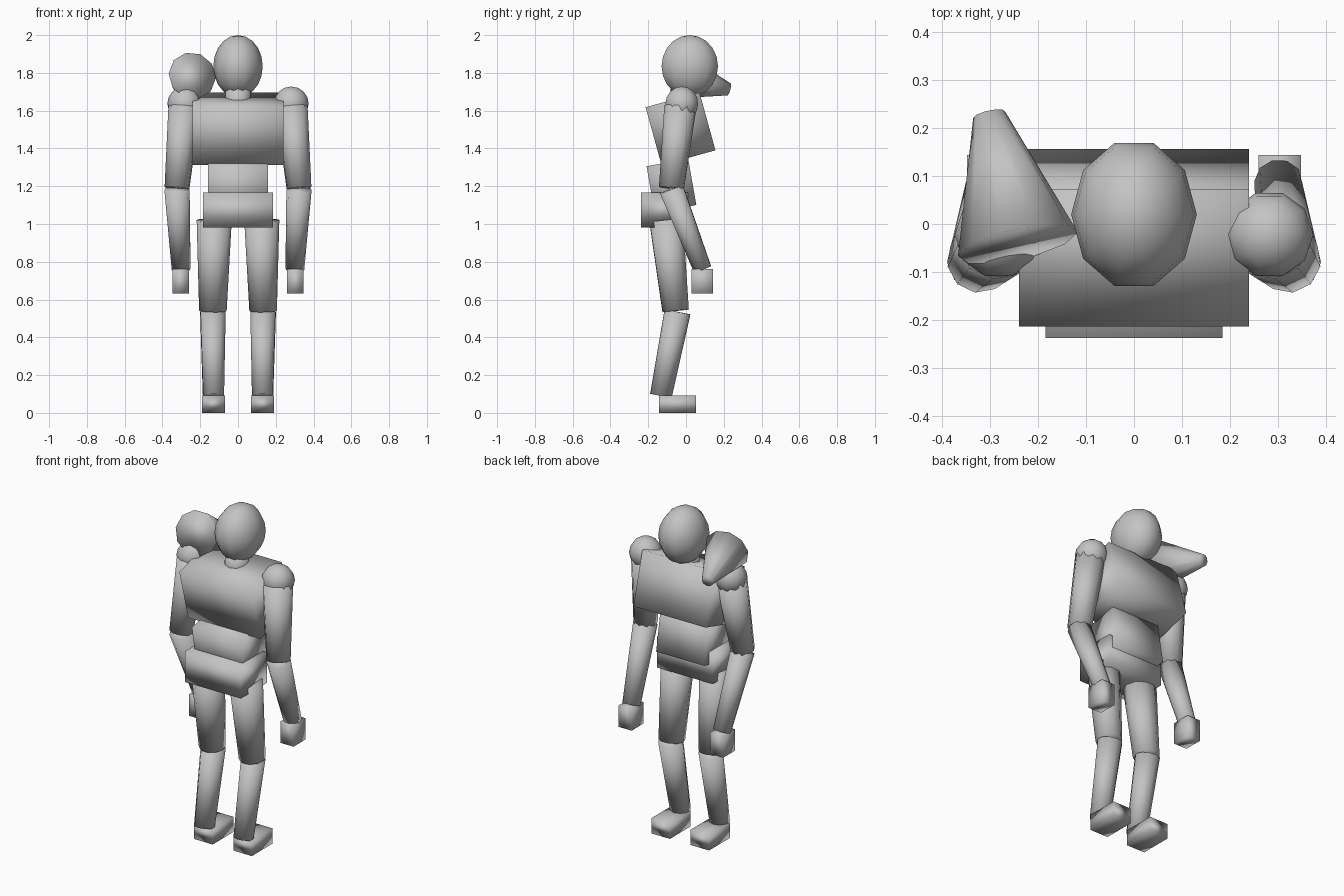
import bpy
from math import radians, pi
from mathutils import Vector

if "Cube" in bpy.data.objects:
    bpy.data.objects.remove(bpy.data.objects["Cube"], do_unlink=True)

GREY = (0.55, 0.55, 0.55, 1)
grey = bpy.data.materials.new("plain grey")
grey.use_nodes = True
grey.diffuse_color = GREY
grey.node_tree.nodes["Principled BSDF"].inputs["Base Color"].default_value = GREY

SIDES = 10


def finish(name):
    """Name the new part, colour it and shade it smooth."""
    ob = bpy.context.object
    ob.name = name
    ob.data.materials.append(grey)
    bpy.ops.object.shade_smooth()
    return ob


def box(name, center, size, tilt=0):
    bpy.ops.mesh.primitive_cube_add(size=1, location=center, rotation=(radians(tilt), 0, 0))
    bpy.context.object.scale = size
    return finish(name)


def ball(name, center, radii, rings=8):
    bpy.ops.mesh.primitive_uv_sphere_add(segments=SIDES, ring_count=rings, radius=1, location=center)
    ob = bpy.context.object
    ob.scale = radii
    # Turn the mesh so that a vertex column lies on the y axis
    for v in ob.data.vertices:
        v.co.rotate(Vector((1, 0, 0)).rotation_difference(Vector((0, 1, 0))))
    return finish(name)


def limb(name, start, end, r_start, r_end):
    """Tapered cylinder running between two joints."""
    a, b = Vector(start), Vector(end)
    bpy.ops.mesh.primitive_cone_add(vertices=SIDES, radius1=r_start, radius2=r_end,
                                    depth=(b - a).length, location=(a + b) / 2)
    ob = bpy.context.object
    ob.rotation_mode = 'QUATERNION'
    ob.rotation_quaternion = Vector((0, 0, 1)).rotation_difference(b - a)
    return finish(name)


# Head and neck
ball("head", (0, 0.02, 1.835), (0.131, 0.157, 0.165), 10)
limb("neck", (0, -0.01, 1.58), (0, -0.01, 1.72), 0.07, 0.07)

# Trunk, leaning
box("chest", (0, -0.029, 1.504), (0.48, 0.296, 0.318), 15.4)
box("abdomen", (0, -0.077, 1.203), (0.32, 0.224, 0.248), 10)
box("pelvis", (0, -0.114, 1.073), (0.37, 0.247, 0.185))

# Arms and legs on both sides
for side, s in (("left", 1), ("right", -1)):
    ball(side + "_shoulder", (s * 0.282, -0.022, 1.637), (0.092, 0.091, 0.091))
    limb(side + "_upper_arm", (s * 0.284, -0.03, 1.62), (s * 0.323, -0.077, 1.19), 0.086, 0.067)
    limb(side + "_forearm", (s * 0.323, -0.077, 1.185), (s * 0.301, 0.088, 0.76), 0.067, 0.05)
    box(side + "_hand", (s * 0.304, 0.087, 0.697), (0.088, 0.114, 0.128))
    limb(side + "_thigh", (s * 0.126, -0.105, 1.02), (s * 0.133, -0.055, 0.54), 0.093, 0.073)
    limb(side + "_shin", (s * 0.133, -0.045, 0.535), (s * 0.13, -0.133, 0.09), 0.07, 0.058)
    box(side + "_foot", (s * 0.13, -0.044, 0.046), (0.123, 0.196, 0.092))

# Tapered horn over the right shoulder
limb("shoulder_horn", (-0.242, -0.042, 1.785), (-0.302, 0.228, 1.713), 0.128, 0.034)
